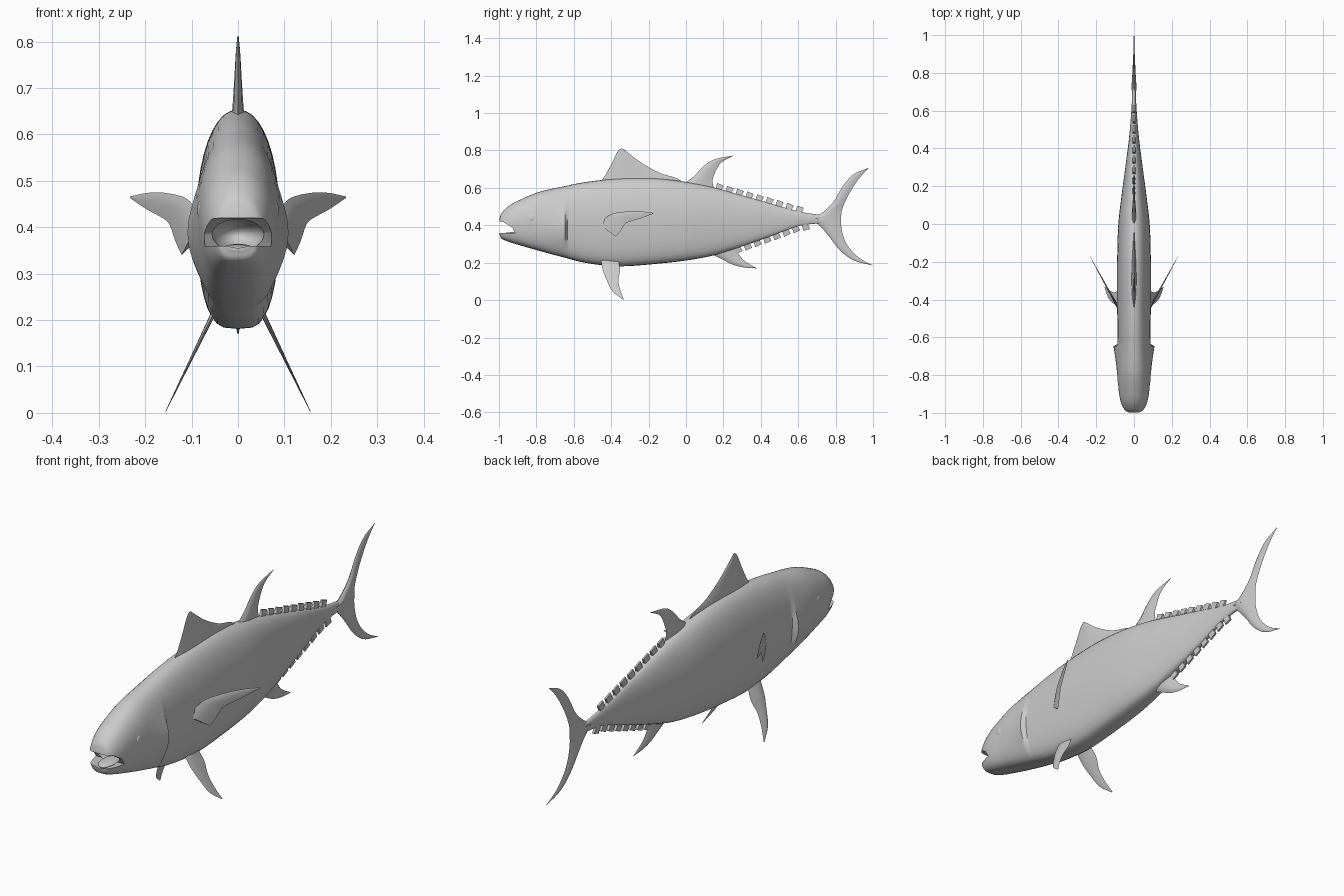
import bpy, bmesh, math
from mathutils import Vector

if "Cube" in bpy.data.objects:
    bpy.data.objects.remove(bpy.data.objects["Cube"])


def curve(pts, t):
    """Catmull-Rom point at t in 0..1 along a list of tuples."""
    n = len(pts) - 1
    i = min(int(t * n), n - 1)
    f = t * n - i
    b, c = Vector(pts[i]), Vector(pts[i + 1])
    a = Vector(pts[i - 1]) if i > 0 else b * 2 - c
    d = Vector(pts[i + 2]) if i + 2 <= n else c * 2 - b
    return 0.5 * (2 * b + (c - a) * f + (2 * a - 5 * b + 4 * c - d) * f * f
                  + (3 * b - a - 3 * c + d) * f ** 3)


def loft(name, rings, angle=40):
    """Skin closed rings of equal length and cap both ends."""
    bm = bmesh.new()
    vs = [[bm.verts.new(p) for p in r] for r in rings]
    n = len(rings[0])
    for a, b in zip(vs, vs[1:]):
        for j in range(n):
            k = (j + 1) % n
            bm.faces.new((a[j], a[k], b[k], b[j]))
    bm.faces.new(vs[0][::-1])
    bm.faces.new(vs[-1])
    bmesh.ops.remove_doubles(bm, verts=bm.verts[:], dist=1e-5)
    bmesh.ops.recalc_face_normals(bm, faces=bm.faces[:])
    me = bpy.data.meshes.new(name)
    bm.to_mesh(me)
    bm.free()
    ob = bpy.data.objects.new(name, me)
    bpy.context.collection.objects.link(ob)
    smooth(ob, angle)
    return ob


def smooth(ob, angle=40):
    bpy.ops.object.select_all(action='DESELECT')
    ob.select_set(True)
    bpy.context.view_layer.objects.active = ob
    bpy.ops.object.shade_smooth_by_angle(angle=math.radians(angle))


def fin(name, lead, trail, thick, place=lambda y, z, w: (w, y, z)):
    """Lens-section fin between a leading and a trailing edge, root to tip."""
    steps, chord, rings = 18, 6, []
    for i in range(steps + 1):
        s = i / steps
        a, b = curve(lead, s), curve(trail, s)
        ring = []
        for side in (1, -1):
            for j in range(chord):
                f = j / chord if side == 1 else 1 - j / chord
                p = a.lerp(b, f)
                w = side * math.sin(math.pi * f ** 0.7) * thick * (1 - 0.9 * s)
                ring.append(place(p.x, p.y, w))
        rings.append(ring)
    return loft(name, rings, 60)


def ball(name, loc, size, rot=(0, 0, 0)):
    bpy.ops.mesh.primitive_uv_sphere_add(segments=24, ring_count=14, location=loc, rotation=rot)
    ob = bpy.context.object
    ob.name = name
    ob.scale = size
    smooth(ob)
    return ob


# Body stations: y, top, bottom, half width
stations = [(-.997, .435, .35, .035), (-.985, .467, .328, .052), (-.945, .505, .311, .069),
            (-.89, .535, .294, .08), (-.79, .577, .265, .087), (-.66, .607, .23, .087),
            (-.53, .632, .198, .088), (-.36, .65, .181, .09), (-.18, .652, .192, .089),
            (0, .632, .212, .083), (.15, .602, .24, .066), (.3, .56, .287, .046),
            (.45, .518, .34, .027), (.6, .475, .395, .014), (.72, .455, .412, .009)]


def body_z(y, top=True):
    for a, b in zip(stations, stations[1:]):
        if a[0] <= y <= b[0]:
            f = (y - a[0]) / (b[0] - a[0])
            k = 1 if top else 2
            return a[k] + f * (b[k] - a[k])


rings = []
for i in range(141):
    y, top, bot, w = curve(stations, i / 140)
    c, h = (top + bot) / 2, (top - bot) / 2
    # gill cover swells backward then steps down
    swell = max(0, (y + .84) / .2) if y < -.64 else 0
    ring = []
    for j in range(40):
        a = 2 * math.pi * j / 40
        ca, sa = math.cos(a), math.sin(a)
        z = c + h * sa
        x = w * math.copysign(abs(ca) ** (.92 if sa > 0 else .58), ca) if abs(ca) > 1e-6 else 0
        x += math.copysign(.024 * swell ** 1.5 * math.exp(-((z - .38) / .09) ** 2), ca) if abs(ca) > .05 else 0
        ring.append((x, y, z))
    rings.append(ring)
body = loft("body", rings)

# Open mouth: jaw wedge plus inner cavity
wedge = [(-1.1, .362), (-.912, .358), (-.93, .388), (-.975, .418), (-1.1, .43)]
cut1 = loft("mouth_wedge_cutter", [[(x, y, z) for y, z in wedge] for x in (-.2, .2)])
cut2 = ball("mouth_cavity_cutter", (0, -.93, .384), (.056, .11, .036))
for cutter in (cut1, cut2):
    cutter.hide_render = True
    bpy.context.view_layer.objects.active = body
    m = body.modifiers.new("mouth", 'BOOLEAN')
    m.operation, m.solver, m.object = 'DIFFERENCE', 'EXACT', cutter
    bpy.context.view_layer.update()
    bpy.ops.object.modifier_apply(modifier=m.name)
    bpy.data.objects.remove(cutter)
smooth(body)
ball("tongue", (0, -.915, .352), (.036, .065, .012))

# Midline fins: leading edge, trailing edge
fin("first_dorsal_fin",
    [(-.46, .63), (-.43, .67), (-.395, .735), (-.365, .795), (-.345, .812)],
    [(.0, .615), (-.05, .652), (-.14, .68), (-.24, .735), (-.335, .808)], .015)
fin("second_dorsal_fin",
    [(-.03, .61), (.04, .66), (.09, .712), (.15, .752), (.253, .773)],
    [(.15, .59), (.142, .64), (.157, .685), (.188, .735), (.25, .77)], .013)
fin("anal_fin",
    [(.12, .255), (.19, .22), (.25, .19), (.31, .175), (.377, .17)],
    [(.275, .29), (.275, .26), (.29, .235), (.315, .208), (.375, .172)], .013)
fin("tail_upper_lobe",
    [(.66, .435), (.72, .462), (.785, .52), (.835, .605), (.895, .672), (.978, .708)],
    [(.83, .42), (.832, .475), (.855, .535), (.886, .592), (.928, .654), (.975, .705)], .013)
fin("tail_lower_lobe",
    [(.66, .438), (.715, .397), (.765, .34), (.82, .27), (.895, .213), (.998, .185)],
    [(.83, .45), (.83, .395), (.843, .335), (.872, .28), (.927, .225), (.995, .188)], .013)


# Finlets along the back and belly
def finlet(name, y, sign):
    quad = [(0, -.015), (.03, -.015), (.047, .022), (.012, .028)]
    sections = []
    for w in (-.008, .008):
        sec = []
        for dy, dz in quad:
            taper = .5 if dz > 0 else 1
            sec.append((w * taper, y + dy, body_z(y + dy * .8, sign > 0) + sign * dz))
        sections.append(sec)
    loft(name, sections, 30)


for i in range(9):
    finlet(f"upper_finlet_{i + 1}", .155 + i * .0535, 1)
for i in range(8):
    finlet(f"lower_finlet_{i + 1}", .255 + i * .0515, -1)

# Paired parts
for s, side in ((1, "left"), (-1, "right")):
    fin(f"{side}_pectoral_fin",
        [(-.465, .405), (-.43, .438), (-.39, .463), (-.31, .474), (-.24, .474), (-.172, .466)],
        [(-.375, .34), (-.35, .37), (-.325, .408), (-.29, .423), (-.24, .438), (-.175, .462)],
        .008, lambda y, z, w, s=s: (s * (.08 + (y + .45) * .55) + w, y, z))
    fin(f"{side}_pelvic_fin",
        [(-.455, .215), (-.445, .16), (-.425, .11), (-.395, .05), (-.337, .003)],
        [(-.36, .205), (-.352, .16), (-.362, .11), (-.352, .055), (-.333, .005)],
        .006, lambda y, z, w, s=s: (s * (.06 + (.2 - z) * .487) + w, y, z))
    ball(f"{side}_eye", (s * .076, -.82, .437), (.012, .025, .025), (0, 0, s * .06))
